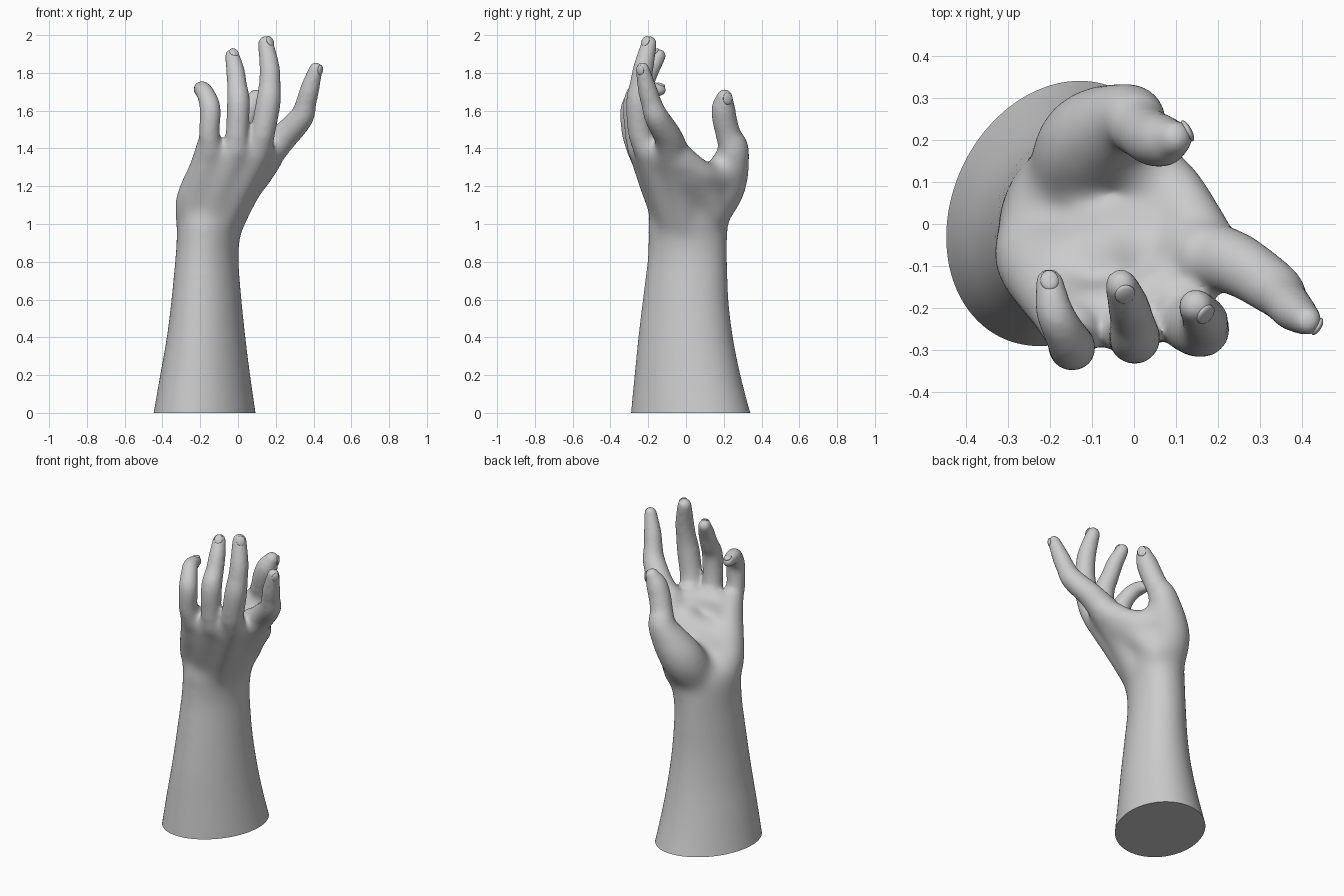
import bpy, bmesh, math
from mathutils import Vector, Matrix

if "Cube" in bpy.data.objects:
    bpy.data.objects.remove(bpy.data.objects["Cube"])

SEG = 24
bm = bmesh.new()


def skin_rings(rings):
    """Bridge closed rings of points into a capped solid."""
    loops = [[bm.verts.new(p) for p in ring] for ring in rings]
    n = len(loops[0])
    for a, b in zip(loops, loops[1:]):
        for i in range(n):
            bm.faces.new((a[i], a[(i + 1) % n], b[(i + 1) % n], b[i]))
    bm.faces.new(loops[0][::-1])
    bm.faces.new(loops[-1])


def spline(keys, steps=6):
    """Catmull-Rom through keys of any dimension."""
    k = [Vector(p) for p in keys]
    k = [2 * k[0] - k[1]] + k + [2 * k[-1] - k[-2]]
    out = []
    for a, b, c, d in zip(k, k[1:], k[2:], k[3:]):
        for i in range(steps):
            t = i / steps
            out.append(0.5 * (2 * b + (c - a) * t + (2 * a - 5 * b + 4 * c - d) * t * t
                              + (3 * b - a - 3 * c + d) * t ** 3))
    return out + [k[-2]]


def limb(keys):
    """Tapered round tube with domed ends along a smooth path."""
    pts = [(p.to_3d(), p[3]) for p in spline(keys)]
    t0 = (pts[1][0] - pts[0][0]).normalized()
    t1 = (pts[-1][0] - pts[-2][0]).normalized()
    dome = [(math.sin(a), math.cos(a)) for a in (0.4, 0.8, 1.15, 1.45)]
    (p0, r0), (p1, r1) = pts[0], pts[-1]
    pts = ([(p0 - t0 * r0 * s, r0 * c) for s, c in reversed(dome)] + pts
           + [(p1 + t1 * r1 * s, r1 * c) for s, c in dome])
    tangent = t0
    side = t0.orthogonal().normalized()
    rings = []
    for i, (p, r) in enumerate(pts):
        t = (pts[min(i + 1, len(pts) - 1)][0] - pts[max(i - 1, 0)][0]).normalized()
        side = tangent.rotation_difference(t) @ side
        tangent = t
        other = t.cross(side)
        rings.append([p + r * (math.cos(a) * side + math.sin(a) * other)
                      for a in (2 * math.pi * j / SEG for j in range(SEG))])
    skin_rings(rings)


# Forearm: z, x centre, y centre, x half-width, y half-width (slanted ovals)
forearm = [(-0.1, -.179, .04, .289, .337), (0, -.177, .025, .270, .316),
           (.2, -.174, .008, .238, .280), (.4, -.169, -.002, .208, .250),
           (.6, -.167, -.002, .185, .226), (.8, -.165, .007, .168, .211),
           (.92, -.158, .01, .168, .210), (1.0, -.147, .01, .178, .212),
           (1.08, -.135, .02, .170, .200), (1.16, -.11, .02, .12, .15)]
xy = spline([s[1:] for s in forearm])
heights = spline([(s[0], 0) for s in forearm])
skin_rings([[(c[0] + c[2] * math.cos(a), c[1] + c[3] * math.sin(a + .18), h[0])
             for a in (2 * math.pi * j / 72 for j in range(72))]
            for c, h in zip(xy, heights)])

# Palm: one tapered mass per metacarpal, then cross fillers and thumb web
palm = [
    [(-.23, -.04, 1.0, .10), (-.225, -.085, 1.12, .11), (-.175, -.185, 1.29, .09), (-.147, -.25, 1.42, .072)],
    [(-.17, -.06, 1.0, .11), (-.105, -.155, 1.2, .092), (-.01, -.24, 1.41, .077)],
    [(-.12, -.04, 1.0, .12), (-.01, -.12, 1.2, .10), (.11, -.20, 1.40, .083)],
    [(-.08, 0, 1.0, .11), (.03, -.03, 1.19, .098), (.165, -.075, 1.39, .09)],
    [(-.13, .03, 1.07, .12), (-.05, -.02, 1.2, .10), (.03, -.06, 1.31, .08)],
    [(-.14, -.22, 1.375, .07), (.0, -.20, 1.375, .075), (.14, -.11, 1.37, .08)],
    [(-.19, -.10, 1.20, .095), (-.06, -.07, 1.25, .09), (.08, -.01, 1.28, .085)],
    [(-.02, .21, 1.27, .08), (.04, .13, 1.255, .08), (.10, .085, 1.268, .072), (.155, -.03, 1.34, .085)],
    [(-.06, .14, 1.08, .105), (.03, .09, 1.19, .09), (.11, .0, 1.275, .085)],
]

# Fingers: knuckle, base, phalanx, middle joint, phalanx, end joint, tip
fingers = {
    "little": [(-.145, -.25, 1.38, .066), (-.152, -.285, 1.48, .055), (-.147, -.292, 1.61, .056),
               (-.170, -.25, 1.685, .049), (-.190, -.205, 1.713, .045), (-.201, -.138, 1.710, .035)],
    "ring": [(-.01, -.24, 1.38, .072), (-.004, -.265, 1.49, .060), (.002, -.27, 1.65, .061),
             (-.006, -.225, 1.74, .053), (-.014, -.19, 1.815, .049), (-.031, -.145, 1.890, .040)],
    "middle": [(.105, -.20, 1.38, .077), (.130, -.24, 1.48, .066), (.160, -.252, 1.64, .066),
               (.168, -.24, 1.74, .058), (.167, -.225, 1.83, .054), (.147, -.195, 1.956, .042)],
    "index": [(.165, -.072, 1.38, .09), (.247, -.097, 1.465, .075), (.336, -.155, 1.565, .065),
              (.360, -.183, 1.64, .055), (.380, -.205, 1.715, .051), (.412, -.23, 1.822, .037)],
    "thumb": [(-.14, .09, 1.03, .12), (-.10, .19, 1.20, .13), (-.015, .25, 1.375, .091),
              (.015, .225, 1.47, .068), (.042, .205, 1.55, .066), (.07, .198, 1.62, .062),
              (.096, .204, 1.670, .045)],
}
for path in palm + list(fingers.values()):
    limb(path)

# Fuse all masses into one continuous skin
mesh = bpy.data.meshes.new("hand_and_forearm")
bmesh.ops.recalc_face_normals(bm, faces=bm.faces)
bm.to_mesh(mesh)
bm.free()
hand = bpy.data.objects.new("hand_and_forearm", mesh)
bpy.context.collection.objects.link(hand)
remesh = hand.modifiers.new("fuse", 'REMESH')
remesh.mode = 'VOXEL'
remesh.voxel_size = 0.01
soften = hand.modifiers.new("soften", 'SMOOTH')
soften.factor = 0.5
soften.iterations = 16

# Bake, then soften the palm further, fading out towards arm and fingers
skin = bmesh.new()
skin.from_object(hand, bpy.context.evaluated_depsgraph_get())
hand.modifiers.clear()
for i in range(60):
    grow = i / 60
    soft = [v for v in skin.verts if .98 - .25 * grow < v.co.z < 1.46 - .14 * grow]
    bmesh.ops.smooth_vert(skin, verts=soft, factor=0.5,
                          use_axis_x=True, use_axis_y=True, use_axis_z=True)

# Cut the forearm flat at the floor
cut = bmesh.ops.bisect_plane(skin, geom=skin.verts[:] + skin.edges[:] + skin.faces[:],
                             plane_co=(0, 0, 0), plane_no=(0, 0, 1), clear_inner=True)
rim = [e for e in cut["geom_cut"] if isinstance(e, bmesh.types.BMEdge)]
bmesh.ops.edgeloop_fill(skin, edges=rim)
bmesh.ops.recalc_face_normals(skin, faces=skin.faces)
skin.to_mesh(mesh)
skin.free()


def shade(obj):
    bpy.ops.object.select_all(action='DESELECT')
    obj.select_set(True)
    bpy.context.view_layer.objects.active = obj
    bpy.ops.object.shade_smooth_by_angle(angle=math.radians(50))


shade(hand)

# Fingernails: shallow shells on the back of each fingertip
for name, keys in fingers.items():
    root, joint, end, tip = (Vector(keys[i][:3]) for i in (1, 2, -2, -1))
    r = keys[-1][3]
    back = Vector((.8, .5, -.5)) if name == "thumb" else (joint - root).normalized() - (tip - end).normalized()
    # tilt the nail to follow the taper of the fingertip
    along = (tip - end).normalized()
    back = (back - along * back.dot(along)).normalized()
    across = along.cross(back)
    tilt = Matrix.Rotation(-math.atan((keys[-2][3] - r) / (tip - end).length) - .12, 3, across)
    if (tilt @ along).dot(back) > 0:
        tilt.transpose()
    along, back = tilt @ along, tilt @ back
    nail_bm = bmesh.new()
    bmesh.ops.create_uvsphere(nail_bm, u_segments=24, v_segments=12, radius=1)
    frame = Matrix((across * r * .62, along * r * .72, back * .010)).transposed().to_4x4()
    frame.translation = tip + back * (r - .009) - along * .004
    nail_bm.transform(frame)
    bmesh.ops.recalc_face_normals(nail_bm, faces=nail_bm.faces)
    nail_mesh = bpy.data.meshes.new(name + "_nail")
    nail_bm.to_mesh(nail_mesh)
    nail_bm.free()
    nail = bpy.data.objects.new(name + "_nail", nail_mesh)
    bpy.context.collection.objects.link(nail)
    shade(nail)
